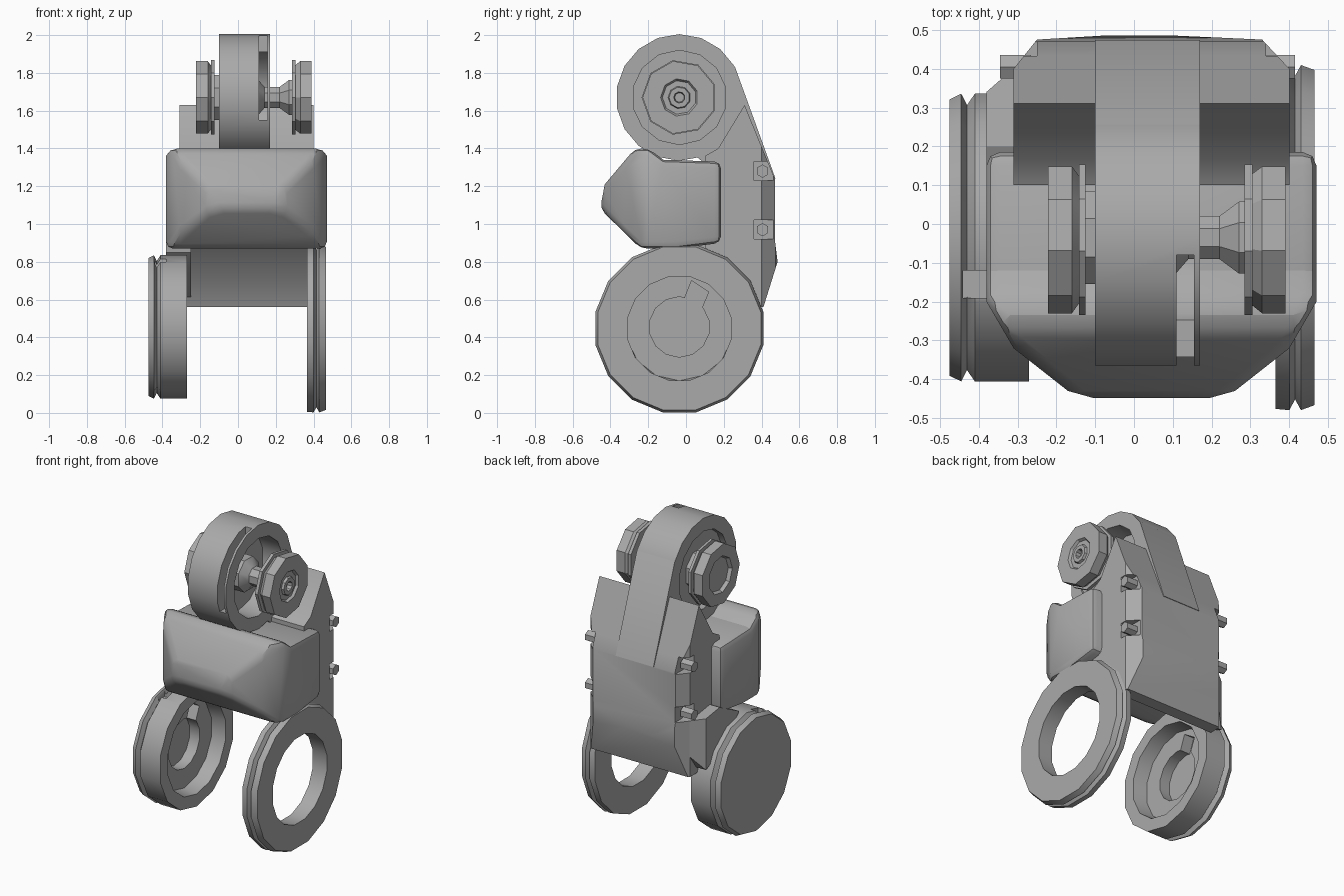
import bpy, bmesh, math
from mathutils import Vector

if "Cube" in bpy.data.objects:
    bpy.data.objects.remove(bpy.data.objects["Cube"])

grey = bpy.data.materials.new("plain grey")
grey.use_nodes = True
GREY = (0.4, 0.4, 0.4, 1)
grey.diffuse_color = GREY
grey.node_tree.nodes["Principled BSDF"].inputs["Base Color"].default_value = GREY


def finish(name, bm):
    bmesh.ops.remove_doubles(bm, verts=bm.verts, dist=0.0005)
    bmesh.ops.recalc_face_normals(bm, faces=bm.faces)
    me = bpy.data.meshes.new(name)
    bm.to_mesh(me)
    bm.free()
    me.materials.append(grey)
    ob = bpy.data.objects.new(name, me)
    bpy.context.collection.objects.link(ob)
    return ob


def prism(name, points, axis, lo, hi):
    """Extrude an outline: axis 'x' takes (y, z) points, axis 'z' takes (x, y)."""
    bm = bmesh.new()
    place = (lambda p, h: (h, *p)) if axis == 'x' else (lambda p, h: (*p, h))
    face = bm.faces.new([bm.verts.new(place(p, lo)) for p in points])
    new = bmesh.ops.extrude_face_region(bm, geom=[face])['geom']
    shift = Vector(place((0, 0), hi - lo))
    bmesh.ops.translate(bm, vec=shift, verts=[v for v in new if isinstance(v, bmesh.types.BMVert)])
    return finish(name, bm)


def lathe(name, profile, y, z, sides, turn=0.5):
    """Revolve a closed (x, radius) profile about an axle along x."""
    bm = bmesh.new()
    rings = []
    for i in range(sides):
        a = 2 * math.pi * (i + turn) / sides
        rings.append([bm.verts.new((x, y + r * math.cos(a), z + r * math.sin(a))) for x, r in profile])
    n = len(profile)
    for i in range(sides):
        a, b = rings[i], rings[(i + 1) % sides]
        for j in range(n):
            k = (j + 1) % n
            if profile[j][1] or profile[k][1]:
                bm.faces.new((a[j], a[k], b[k], b[j]))
    return finish(name, bm)


def block(name, x, y, z):
    return prism(name, [(x[0], y[0]), (x[1], y[0]), (x[1], y[1]), (x[0], y[1])], 'z', *z)


def bake(ob):
    graph = bpy.context.evaluated_depsgraph_get()
    me = bpy.data.meshes.new_from_object(ob.evaluated_get(graph))
    ob.modifiers.clear()
    ob.data = me


def combine(ob, other, operation):
    mod = ob.modifiers.new("combine", 'BOOLEAN')
    mod.operation, mod.object, mod.solver = operation, other, 'EXACT'
    bake(ob)
    bpy.data.objects.remove(other)


def bevel(ob, width, segments=1):
    mod = ob.modifiers.new("bevel", 'BEVEL')
    mod.width, mod.segments = width, segments
    mod.limit_method, mod.angle_limit = 'ANGLE', math.radians(35)
    bake(ob)


# Front housing: side profile trimmed by a rounded plan
housing = prism("front_housing", [
    (-0.455, 1.08), (-0.43, 1.21), (-0.27, 1.4), (-0.2, 1.4), (-0.12, 1.34),
    (0.185, 1.33), (0.185, 0.9), (-0.05, 0.87), (-0.24, 0.87)], 'x', -0.5, 0.5)
combine(housing, prism("plan", [
    (-0.38, 0.3), (-0.38, -0.2), (-0.31, -0.32), (-0.17, -0.43), (-0.08, -0.455),
    (0.17, -0.455), (0.26, -0.43), (0.4, -0.32), (0.47, -0.2), (0.47, 0.3)],
    'z', 0.7, 1.6), 'INTERSECT')
bevel(housing, 0.04, 2)

# Rear body with chamfered back corners
body = prism("rear_body", [
    (0.31, 1.63), (0.47, 1.24), (0.47, 0.92), (0.485, 0.8), (0.41, 0.56),
    (0.33, 0.56), (0.27, 0.7), (0.1, 0.87), (0.1, 1.36), (0.17, 1.4)], 'x', -0.5, 0.5)
combine(body, prism("plan", [
    (-0.31, 0), (-0.31, 0.4), (-0.25, 0.475), (0, 0.49), (0.33, 0.475),
    (0.4, 0.4), (0.4, 0)], 'z', 0.4, 1.8), 'INTERSECT')

# Bolt pockets on the body corners, each with a small bolt
for side, x in (("left", 0.385), ("right", -0.295)):
    for level, z in (("upper", 1.28), ("lower", 0.97)):
        combine(body, block("pocket", (x - 0.045, x + 0.045), (0.36, 0.5), (z - 0.05, z + 0.05)), 'DIFFERENCE')
        lathe(f"{level}_{side}_bolt", [(x - 0.05, 0), (x - 0.05, 0.035), (x + 0.03, 0.035), (x + 0.03, 0)],
              0.405, z, 6)

# Arm carrying the cupped wheel
arm = prism("wheel_arm", [
    (0.0, 0.85), (0.2, 0.95), (0.41, 0.92), (0.41, 0.7), (0.34, 0.6), (0.2, 0.66)], 'x', -0.38, -0.25)
combine(arm, prism("plan", [
    (-0.38, -0.1), (-0.38, 0.34), (-0.3, 0.41), (-0.2, 0.41), (-0.2, -0.1)],
    'z', 0.4, 1.1), 'INTERSECT')

# Open ring wheel with a grooved rim
ring = lathe("ring_wheel", [
    (0.365, 0.28), (0.365, 0.45), (0.4, 0.453), (0.415, 0.425), (0.43, 0.453),
    (0.465, 0.44), (0.465, 0.28)], -0.035, 0.447, 16)

# Cupped wheel: closed outside, stepped recess inside
cup = lathe("cupped_wheel", [
    (-0.475, 0), (-0.475, 0.365), (-0.445, 0.38), (-0.43, 0.35), (-0.41, 0.38),
    (-0.27, 0.38), (-0.27, 0.3), (-0.36, 0.285), (-0.36, 0.16), (-0.43, 0.16),
    (-0.43, 0)], -0.035, 0.455, 14)
combine(cup, prism("notch", [(-0.03, 0.55), (0.03, 0.7), (0.12, 0.64), (0.06, 0.5)],
                   'x', -0.43, -0.3), 'DIFFERENCE')
combine(cup, block("notch", (-0.44, -0.38), (-0.19, -0.12), (0.77, 0.9)), 'DIFFERENCE')

# Top wheel with a fin running down into the back
AY, AZ = -0.035, 1.67
wheel = lathe("top_wheel", [(-0.1, 0), (-0.1, 0.335), (0.17, 0.335), (0.17, 0)], AY, AZ, 18)
fin = prism("fin", [(0.1, 1.94), (0.17, 1.915), (0.26, 1.83), (0.474, 1.24), (0.2, 1.24), (0.0, 1.4)],
            'x', -0.1, 0.17)
combine(wheel, fin, 'UNION')
for lo, hi in ((0.03, 0.3), (-0.3, -0.06)):
    combine(wheel, lathe("recess", [(lo, 0), (lo, 0.25), (hi, 0.25), (hi, 0)], AY, AZ, 14), 'DIFFERENCE')
combine(wheel, block("slot", (0.11, 0.155), (-0.5, -0.08), (1.55, 2.1)), 'DIFFERENCE')

# Axle and end caps
axle = lathe("axle", [
    (-0.13, 0), (-0.13, 0.13), (-0.05, 0.13), (0.03, 0.11), (0.1, 0.11), (0.14, 0.06),
    (0.22, 0.06), (0.27, 0.1), (0.3, 0.1), (0.3, 0)], AY, AZ, 8)
left_cap = lathe("left_cap", [
    (0.285, 0), (0.285, 0.2), (0.305, 0.2), (0.305, 0.175), (0.33, 0.195), (0.39, 0.195),
    (0.39, 0.1), (0.375, 0.09), (0.375, 0.06), (0.39, 0.055), (0.39, 0.03),
    (0.36, 0.025), (0.36, 0)], AY, AZ, 9)
right_cap = lathe("right_cap", [
    (-0.125, 0), (-0.125, 0.2), (-0.142, 0.2), (-0.142, 0.17), (-0.16, 0.195), (-0.222, 0.195),
    (-0.222, 0.12), (-0.2, 0.11), (-0.2, 0)], AY, AZ, 9)

# Soft shading on rounded parts, sharp edges kept
for ob in bpy.context.collection.objects:
    if ob.type == 'MESH' and ob.data.materials and ob.data.materials[0] == grey:
        ob.select_set(True)
        bpy.context.view_layer.objects.active = ob
bpy.ops.object.shade_smooth_by_angle(angle=math.radians(30))
